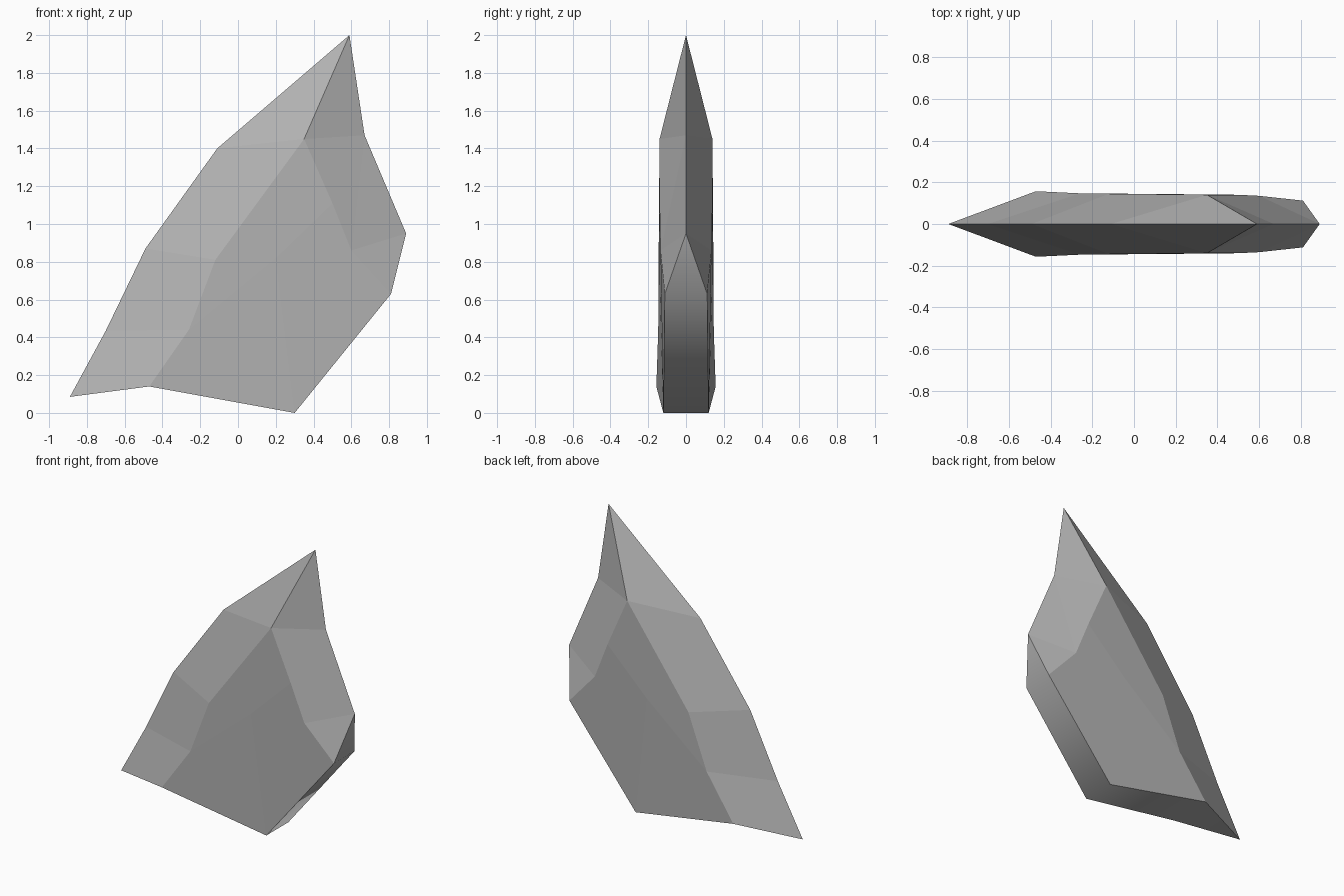
import bpy
import bmesh

cube = bpy.data.objects.get("Cube")
if cube:
    bpy.data.objects.remove(cube, do_unlink=True)

# One flat stone colour
stone = bpy.data.materials.new("stone_grey")
stone.use_nodes = True
stone.diffuse_color = (0.45, 0.45, 0.45, 1)
stone.node_tree.nodes["Principled BSDF"].inputs["Base Color"].default_value = (0.45, 0.45, 0.45, 1)

# Named corners: (x, half thickness, z); zero thickness lies on the cutting edge
corners = {
    "tip": (0.59, 0, 2.0), "shoulder": (-0.11, 0, 1.4),
    "blade_mid": (-0.49, 0, 0.87), "blade_low": (-0.70, 0, 0.435),
    "heel": (-0.89, 0, 0.085), "notch": (0.67, 0, 1.47), "back_point": (0.89, 0, 0.95),
    "ridge_top": (0.35, 0.14, 1.45), "ridge_mid": (-0.12, 0.145, 0.81),
    "ridge_low": (-0.26, 0.147, 0.44), "ridge_foot": (-0.47, 0.157, 0.14),
    "spur_top": (0.50, 0.14, 1.11), "spur_low": (0.60, 0.135, 0.86),
    "centre": (0.20, 0.143, 0.82), "base": (0.30, 0.12, 0), "back_low": (0.81, 0.112, 0.63),
}

# Chipped facets of one side
facets = [
    "tip shoulder ridge_top",
    "shoulder blade_mid ridge_mid ridge_top",
    "blade_mid blade_low ridge_low ridge_mid",
    "blade_low heel ridge_foot ridge_low",
    "tip ridge_top notch",
    "ridge_top spur_top spur_low notch",
    "notch spur_low back_point",
    "back_point spur_low back_low",
    "ridge_top ridge_mid centre spur_top",
    "ridge_mid ridge_low centre",
    "ridge_low ridge_foot base centre",
    "centre base back_low spur_low spur_top",
]

bm = bmesh.new()
sides = []
for sign in (-1, 1):
    side = {}
    for name, (x, y, z) in corners.items():
        shared = y == 0 and sides
        side[name] = sides[0][name] if shared else bm.verts.new((x, sign * y, z))
    sides.append(side)
    for facet in facets:
        bm.faces.new([side[n] for n in facet.split()])

# Rounded underside joining the two sides
front, back = sides
rim = ["back_point", "back_low", "base", "ridge_foot", "heel"]
for a, b in zip(rim, rim[1:]):
    loop = [front[a], front[b], back[b], back[a]]
    face = bm.faces.new(list(dict.fromkeys(loop)))
    face.smooth = True

bmesh.ops.recalc_face_normals(bm, faces=bm.faces)

# Keep the border between the sides and the underside crisp
for edge in bm.edges:
    if len({f.smooth for f in edge.link_faces}) > 1:
        edge.smooth = False

mesh = bpy.data.meshes.new("stone_shard")
bm.to_mesh(mesh)
bm.free()
mesh.materials.append(stone)
shard = bpy.data.objects.new("stone_shard", mesh)
bpy.context.collection.objects.link(shard)
